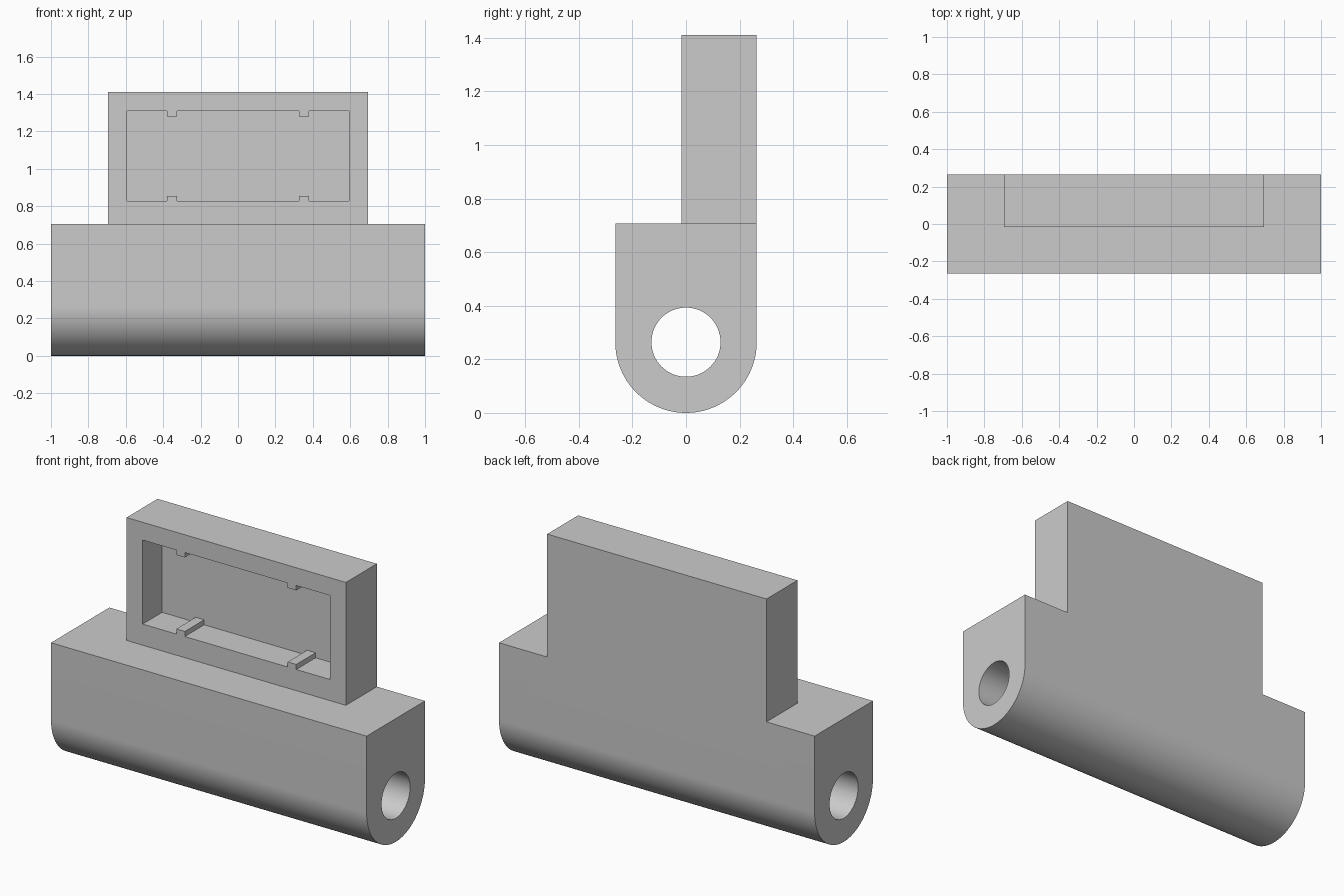
import bpy
import bmesh
from math import pi, sin, cos, radians
from mathutils import Vector

if "Cube" in bpy.data.objects:
    bpy.data.objects.remove(bpy.data.objects["Cube"])

grey = bpy.data.materials.new("plain_grey")
grey.use_nodes = True
grey.diffuse_color = (0.6, 0.6, 0.6, 1)
grey.node_tree.nodes["Principled BSDF"].inputs["Base Color"].default_value = (0.6, 0.6, 0.6, 1)

HALF_DEPTH = 0.264       # also the radius of the rounded underside
FRONT = -0.016           # front face of the upright housing
POCKET_BACK = 0.16
SHOULDER, TOP = 0.706, 1.41
SEGMENTS = 64


def prism(name, points, direction):
    """Extrude a closed outline of 3D points along a direction."""
    bm = bmesh.new()
    face = bm.faces.new([bm.verts.new(p) for p in points])
    moved = bmesh.ops.extrude_face_region(bm, geom=[face])["geom"]
    bmesh.ops.translate(bm, vec=Vector(direction),
                        verts=[v for v in moved if isinstance(v, bmesh.types.BMVert)])
    bmesh.ops.recalc_face_normals(bm, faces=bm.faces)
    mesh = bpy.data.meshes.new(name)
    bm.to_mesh(mesh)
    bm.free()
    mesh.materials.append(grey)
    obj = bpy.data.objects.new(name, mesh)
    bpy.context.collection.objects.link(obj)
    return obj


def box(name, x0, x1, y0, y1, z0, z1):
    outline = [(x0, y0, z0), (x1, y0, z0), (x1, y0, z1), (x0, y0, z1)]
    return prism(name, outline, (0, y1 - y0, 0))


def combine(target, other, operation):
    """Apply a boolean and discard the helper."""
    mod = target.modifiers.new(operation.lower(), "BOOLEAN")
    mod.operation, mod.object, mod.solver = operation, other, "EXACT"
    bpy.ops.object.select_all(action="DESELECT")
    bpy.context.view_layer.objects.active = target
    target.select_set(True)
    bpy.ops.object.modifier_apply(modifier=mod.name)
    bpy.data.objects.remove(other)


def arc(x, radius, start, end, count):
    steps = [start + (end - start) * i / count for i in range(count + 1)]
    return [(x, radius * cos(a), HALF_DEPTH + radius * sin(a)) for a in steps]


# Base: square shoulders with a half-round underside
outline = [(-1, HALF_DEPTH, SHOULDER), (-1, -HALF_DEPTH, SHOULDER)]
outline += arc(-1, HALF_DEPTH, pi, 2 * pi, SEGMENTS)
body = prism("hinge_body", outline, (2, 0, 0))

# Upright housing, flush with the back of the base
housing = box("housing", -0.695, 0.695, FRONT, HALF_DEPTH, SHOULDER - 0.1, TOP)
combine(body, housing, "UNION")

# Pin hole running the full length
bore = prism("bore_cutter", arc(-1.1, 0.129, 0, 2 * pi, SEGMENTS)[:-1], (2.2, 0, 0))
combine(body, bore, "DIFFERENCE")

# Pocket in the front of the housing, with paired ribs left standing
pocket = box("pocket_cutter", -0.593, 0.593, FRONT - 0.1, POCKET_BACK, 0.827, 1.308)
for side in (-1, 1):
    x0, x1 = sorted((side * 0.326, side * 0.38))
    for z0, z1 in ((0.8, 0.856), (1.28, 1.34)):
        rib = box("rib_cutter", x0, x1, FRONT - 0.2, POCKET_BACK + 0.1, z0, z1)
        combine(pocket, rib, "DIFFERENCE")
combine(body, pocket, "DIFFERENCE")

bpy.ops.object.select_all(action="DESELECT")
bpy.context.view_layer.objects.active = body
body.select_set(True)
bpy.ops.object.shade_smooth_by_angle(angle=radians(30))
